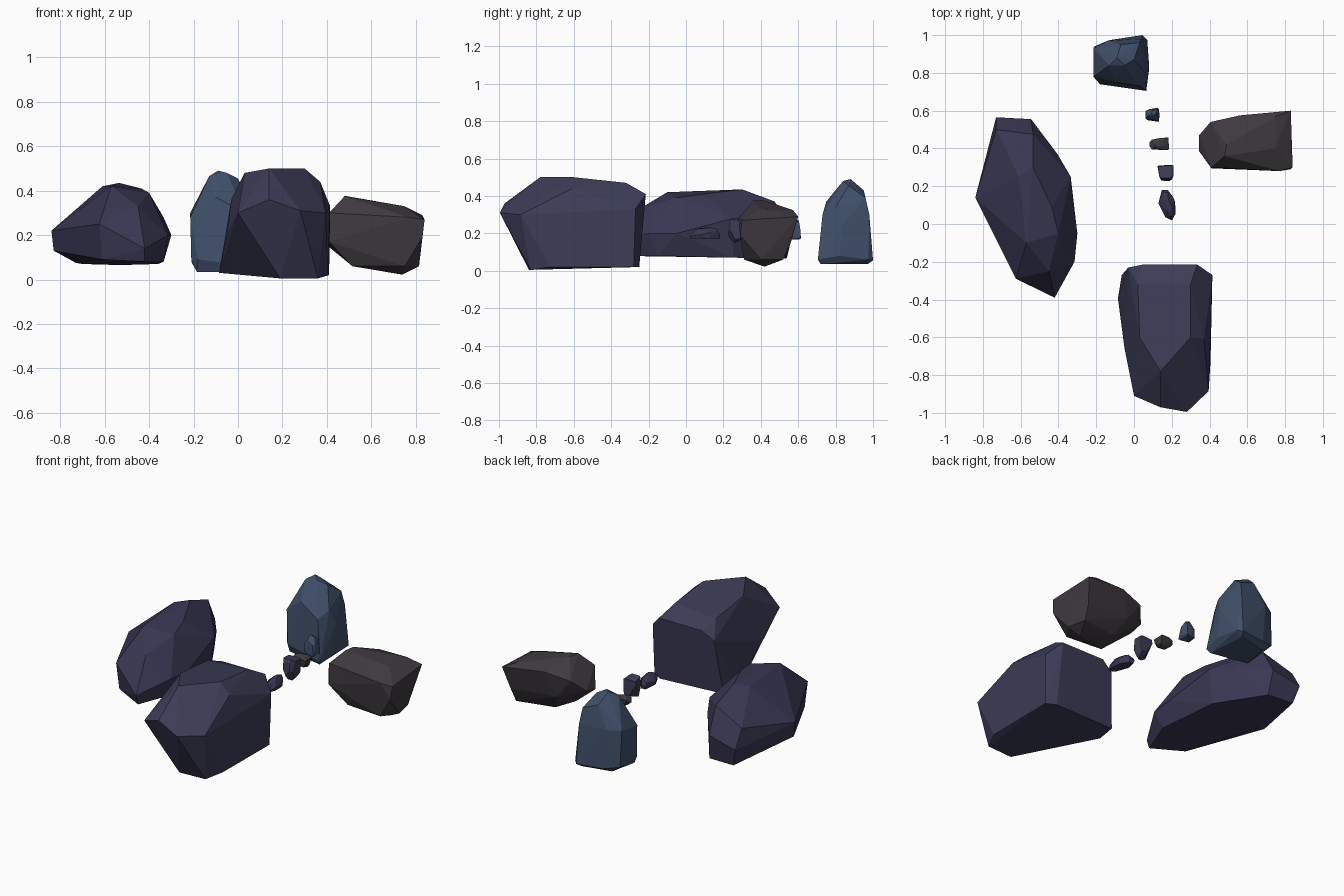
import bpy, bmesh, math
from mathutils import Vector, Matrix


def material(name, rgb):
    m = bpy.data.materials.new(name)
    m.diffuse_color = (*rgb, 1)
    return m


navy = material("navy_stone", (0.045, 0.045, 0.095))
indigo = material("indigo_stone", (0.04, 0.038, 0.085))
brown = material("brown_stone", (0.05, 0.042, 0.052))
blue = material("blue_stone", (0.05, 0.078, 0.14))


def rock(name, corners, mat):
    """Faceted boulder: hull around its corners, near-flat triangles merged."""
    bm = bmesh.new()
    for c in corners:
        bm.verts.new(c)
    hull = bmesh.ops.convex_hull(bm, input=bm.verts)
    junk = {g for g in hull["geom_interior"] + hull["geom_unused"]
            if isinstance(g, bmesh.types.BMVert)}
    bmesh.ops.delete(bm, geom=list(junk), context='VERTS')
    bmesh.ops.dissolve_limit(bm, angle_limit=math.radians(6),
                             verts=bm.verts, edges=bm.edges)
    bmesh.ops.recalc_face_normals(bm, faces=bm.faces)
    # move the origin to the middle of the rock
    mid = Vector([(min(v.co[i] for v in bm.verts) + max(v.co[i] for v in bm.verts)) / 2
                  for i in range(3)])
    bmesh.ops.translate(bm, verts=bm.verts, vec=-mid)
    me = bpy.data.meshes.new(name)
    bm.to_mesh(me)
    bm.free()
    me.materials.append(mat)
    ob = bpy.data.objects.new(name, me)
    ob.location = mid
    bpy.context.collection.objects.link(ob)
    return ob


def pebble(name, source, scale, location, tilt=0):
    """Small copy of a boulder."""
    ob = bpy.data.objects.new(name, source.data.copy())
    ob.data.transform(Matrix.Rotation(tilt, 4, 'X') @ Matrix.Scale(scale, 4))
    ob.location = location
    bpy.context.collection.objects.link(ob)


# Front boulder: top, shoulder, base
front = rock("front_boulder", [
    (.14, -.78, .50), (.30, -.60, .50), (.03, -.60, .48), (.37, -.61, .44),
    (.02, -.32, .45), (.30, -.32, .47),
    (-.03, -.23, .36), (.045, -.215, .41), (.335, -.215, .41), (.415, -.27, .33),
    (.41, -.73, .30), (.395, -.885, .30), (.28, -.995, .31), (.14, -.97, .36),
    (0, -.91, .30), (-.05, -.66, .20),
    (-.085, -.395, .03), (-.065, -.27, .03), (.35, -.25, .02), (.41, -.28, .02),
    (.405, -.73, .02), (.19, -.84, .005), (.36, -.83, .005)], navy)

# Left boulder: top, waist, base
left = rock("left_boulder", [
    (-.57, -.10, .42), (-.435, .09, .41), (-.535, .30, .435), (-.61, .25, .42),
    (-.40, -.05, .39), (-.535, .475, .37), (-.73, .50, .29),
    (-.335, .25, .28), (-.30, -.05, .20), (-.315, -.20, .20), (-.405, .37, .25),
    (-.545, .555, .22), (-.73, .565, .18), (-.84, .14, .22), (-.83, .14, .13),
    (-.625, -.29, .25), (-.45, -.25, .33), (-.42, -.39, .14),
    (-.42, -.37, .08), (-.61, -.28, .09), (-.335, -.15, .08), (-.53, .53, .065),
    (-.70, .54, .07), (-.73, .20, .075), (-.36, .25, .07)], indigo)

# Right boulder
right = rock("right_boulder", [
    (.49, .42, .375), (.48, .36, .375), (.75, .40, .33), (.75, .57, .325),
    (.56, .575, .32), (.83, .60, .29), (.84, .30, .27), (.83, .29, .19),
    (.77, .28, .28), (.405, .54, .29), (.345, .47, .22), (.345, .385, .20),
    (.41, .30, .30), (.41, .295, .17), (.515, .33, .06), (.74, .42, .022),
    (.815, .40, .06), (.75, .31, .06), (.55, .48, .07), (.79, .52, .06),
    (.80, .56, .15), (.50, .54, .17)], brown)

# Back boulder
back = rock("back_boulder", [
    (-.09, .88, .49), (-.13, .84, .465), (0, .87, .455), (-.05, .84, .48),
    (-.07, .95, .43), (.03, .96, .39), (.06, .80, .34), (-.215, .93, .30),
    (-.215, .78, .28), (-.14, .97, .30), (.04, .98, .30), (.08, .84, .25),
    (-.10, .75, .37), (.03, .73, .30), (-.185, .765, .035), (-.21, .775, .085),
    (-.21, .94, .08), (-.12, .975, .06), (.045, 1.0, .055), (.07, .975, .06),
    (.08, .82, .08), (.065, .705, .06), (-.15, .93, .035), (.03, .97, .035),
    (.05, .72, .035), (-.18, .74, .09)], blue)

# Trail of small copies between the boulders
pebble("indigo_pebble", left, .17, (.175, .10, .20))
pebble("navy_pebble", front, .17, (.167, .27, .215), math.radians(90))
pebble("brown_pebble", right, .21, (.133, .425, .20))
pebble("blue_pebble", back, .25, (.098, .578, .225))
